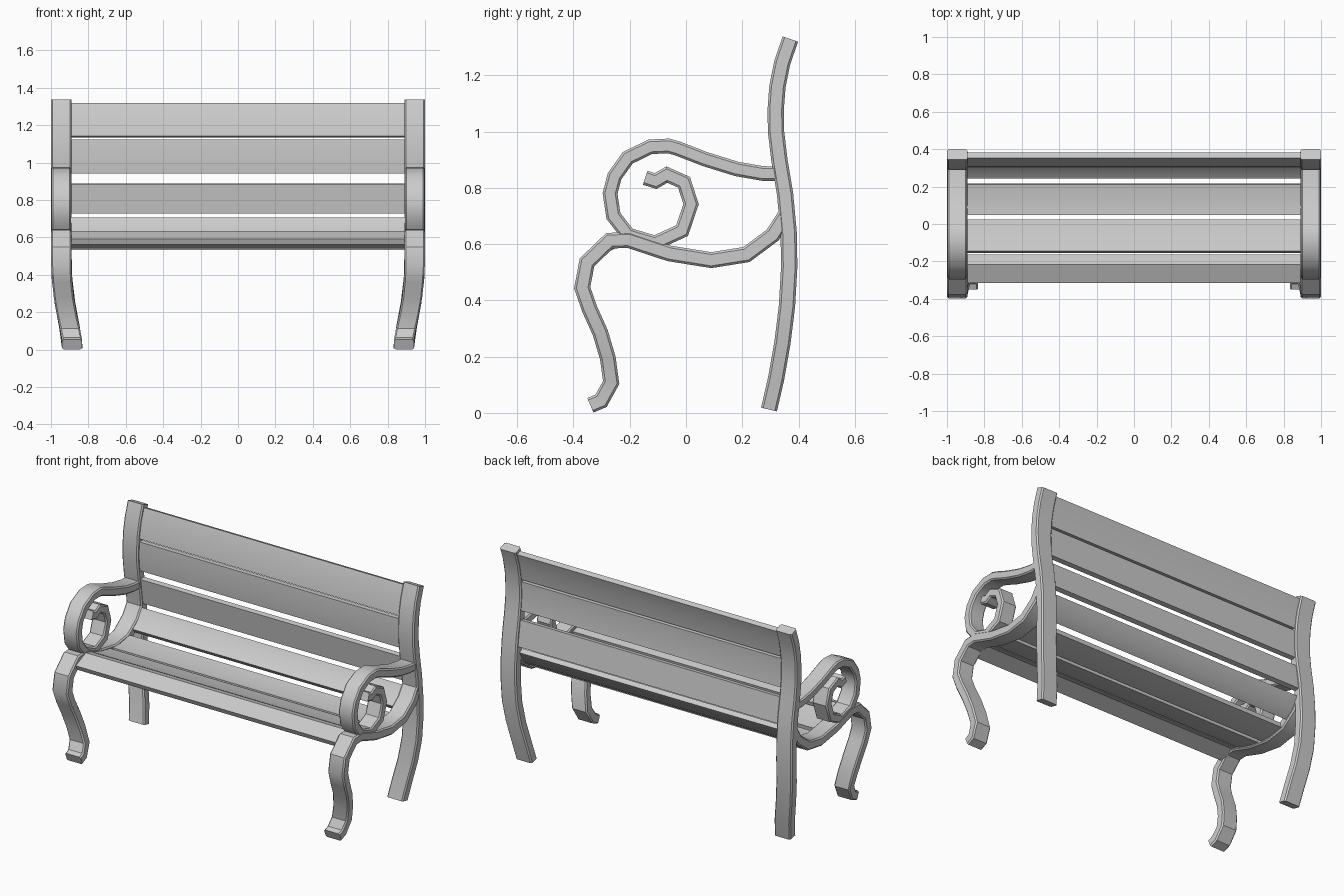
import bpy, bmesh
from mathutils import Vector

if "Cube" in bpy.data.objects:
    bpy.data.objects.remove(bpy.data.objects["Cube"])


def splay(z):
    """Inward shift of the legs near the ground."""
    keys = [(0.0, .060), (.07, .054), (.19, .030), (.29, .013), (.42, 0.0)]
    for (z0, s0), (z1, s1) in zip(keys, keys[1:]):
        if z < z1:
            return s0 + (s1 - s0) * max(0, z - z0) / (z1 - z0)
    return 0.0


def sweep(name, path, half_t, half_x, cx=0.0, ch=.008, mirror=False, angle=.6):
    """Sweep a chamfered rectangle along a (y, z) path with mitred corners."""
    pts = [Vector(p) for p in path]
    a, b = half_x, half_t
    section = [(-a, -b + ch), (-a, b - ch), (-a + ch, b), (a - ch, b),
               (a, b - ch), (a, -b + ch), (a - ch, -b), (-a + ch, -b)]
    bm = bmesh.new()
    rings = []
    for i, p in enumerate(pts):
        d0 = (p - pts[i - 1]).normalized() if i else None
        d1 = (pts[i + 1] - p).normalized() if i < len(pts) - 1 else None
        d0, d1 = d0 or d1, d1 or d0
        t = (d0 + d1).normalized()
        n = Vector((-t.y, t.x)) / max(t.dot(d0), .6)
        ring = []
        for x, w in section:
            q = p + n * w
            shift = splay(p.y) if mirror else 0
            ring.append(bm.verts.new((cx + x - shift, q.x, q.y)))
        rings.append(ring)
    for r, s in zip(rings, rings[1:]):
        for k in range(8):
            bm.faces.new((r[k], r[(k + 1) % 8], s[(k + 1) % 8], s[k]))
    bm.faces.new(rings[0])
    bm.faces.new(rings[-1])
    bmesh.ops.recalc_face_normals(bm, faces=bm.faces)
    me = bpy.data.meshes.new(name)
    bm.to_mesh(me)
    bm.free()
    for f in me.polygons:
        f.use_smooth = True
    me.set_sharp_from_angle(angle=angle)
    ob = bpy.data.objects.new(name, me)
    bpy.context.collection.objects.link(ob)
    if mirror:
        ob.modifiers.new("mirror", 'MIRROR').use_mirror_merge = False
    return ob


# Back posts, running from rear foot to top of the backrest
sweep("back_post", [(.295, .012), (.320, .12), (.343, .25), (.359, .38), (.367, .52),
                    (.365, .64), (.352, .78), (.332, .90), (.320, 1.0), (.319, 1.08),
                    (.325, 1.16), (.342, 1.245), (.371, 1.329)],
      .029, .055, .945, mirror=True)

# Front legs, continuing into the curved seat rails
sweep("front_leg_and_seat_rail",
      [(-.340, .027), (-.302, .043), (-.266, .108), (-.278, .195), (-.305, .286),
       (-.343, .37), (-.369, .445), (-.352, .535), (-.272, .612), (-.205, .615),
       (-.06, .567), (.09, .543), (.215, .563), (.308, .632), (.352, .70)],
      .028, .0535, .945, mirror=True)

# Armrests, curling down into the scroll
sweep("armrest_scroll",
      [(.335, .850), (.273, .851), (.181, .867), (.068, .902), (-.030, .940),
       (-.062, .949), (-.127, .946), (-.207, .907), (-.254, .841), (-.270, .780),
       (-.258, .700), (-.205, .632), (-.11, .604), (-.014, .648), (.018, .742),
       (-.007, .820), (-.068, .847), (-.108, .824), (-.145, .836)],
      .026, .051, .945, mirror=True)

# Slats following the seat and backrest curves
slats = {
    "seat_slat_front": [(-.308, .577), (-.215, .618), (-.168, .606)],
    "seat_slat_middle": [(-.150, .597), (-.06, .570), (.020, .555)],
    "seat_slat_rear": [(.048, .549), (.12, .548), (.215, .565)],
    "lower_back_slat": [(.252, .592), (.303, .630), (.345, .698)],
    "back_slat_low": [(.357, .730), (.334, .887)],
    "back_slat_middle": [(.327, .943), (.319, 1.03), (.322, 1.122)],
    "back_slat_top": [(.323, 1.138), (.340, 1.235), (.367, 1.312)],
}
for name, path in slats.items():
    sweep(name, path, .016, .91, ch=.005)
